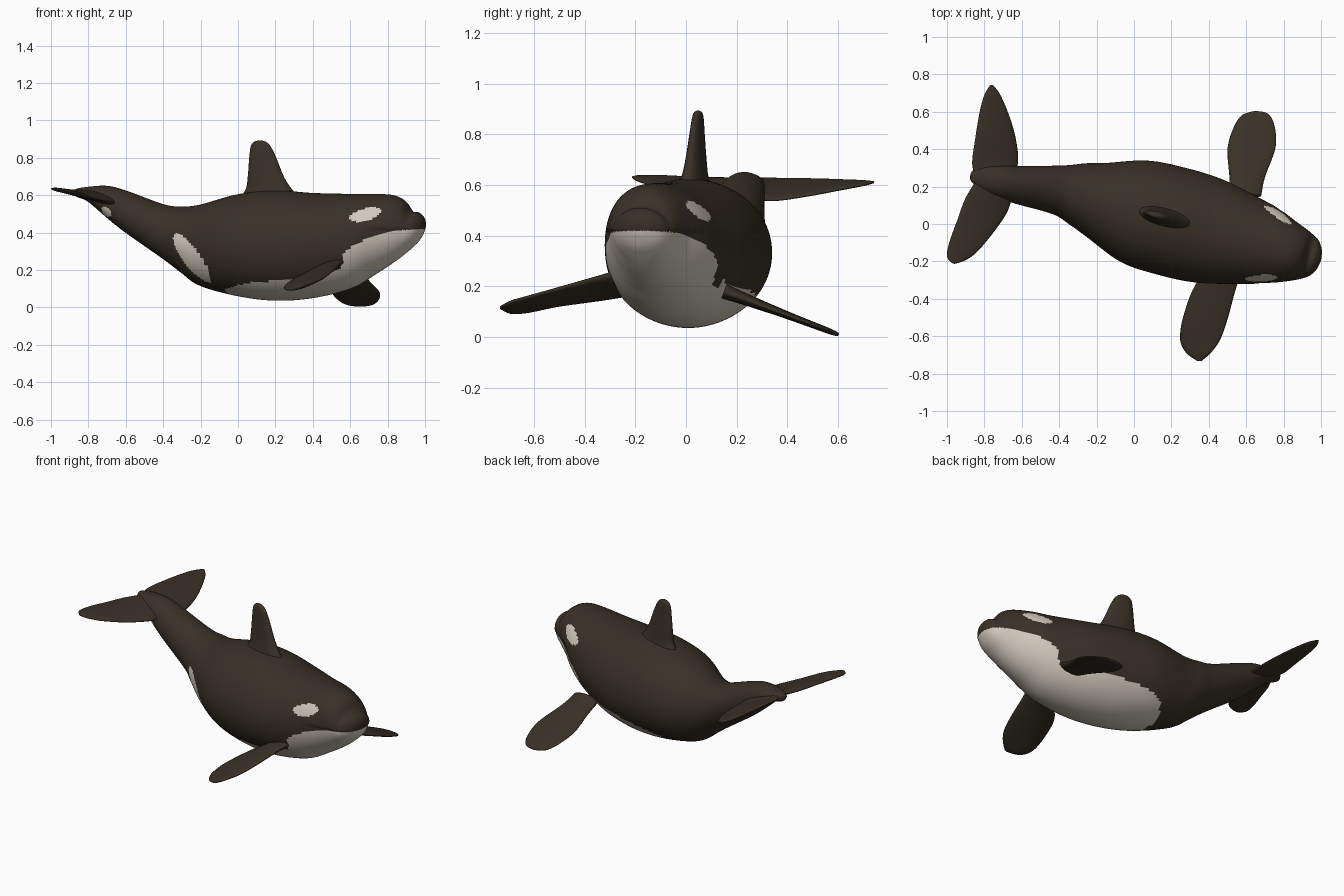
import bpy, bmesh, math
from mathutils import Vector

if "Cube" in bpy.data.objects:
    bpy.data.objects.remove(bpy.data.objects["Cube"])


def material(name, rgb):
    m = bpy.data.materials.new(name)
    m.diffuse_color = (*rgb, 1)
    m.use_nodes = True
    m.node_tree.nodes["Principled BSDF"].inputs["Base Color"].default_value = m.diffuse_color
    return m


DARK = material("dark brown skin", (0.040, 0.030, 0.020))
PALE = material("pale skin", (0.64, 0.58, 0.50))


def smooth_rows(rows, steps):
    """Catmull-Rom interpolation between rows of numbers."""
    out = []
    for i in range(len(rows) - 1):
        p0, p1 = rows[max(i - 1, 0)], rows[i]
        p2, p3 = rows[i + 1], rows[min(i + 2, len(rows) - 1)]
        for k in range(steps):
            t = k / steps
            out.append([0.5 * (2 * b + (c - a) * t + (2 * a - 5 * b + 4 * c - d) * t * t
                               + (3 * b - a - 3 * c + d) * t ** 3)
                        for a, b, c, d in zip(p0, p1, p2, p3)])
    out.append(list(rows[-1]))
    return out


def skin(name, rings, is_pale=None):
    """Join rings of points into a closed smooth surface."""
    bm = bmesh.new()
    vs = [[bm.verts.new(p) for p in r] for r in rings]
    n = len(rings[0])
    for a, b in zip(vs, vs[1:]):
        for i in range(n):
            j = (i + 1) % n
            bm.faces.new((a[i], a[j], b[j], b[i]))
    bm.faces.new(vs[0])
    bm.faces.new(vs[-1])
    bmesh.ops.recalc_face_normals(bm, faces=bm.faces[:])
    for f in bm.faces:
        f.smooth = True
        if is_pale and is_pale(f.calc_center_median()):
            f.material_index = 1
    me = bpy.data.meshes.new(name)
    bm.to_mesh(me)
    bm.free()
    me.materials.append(DARK)
    me.materials.append(PALE)
    ob = bpy.data.objects.new(name, me)
    bpy.context.collection.objects.link(ob)
    return ob


def blade(name, rows):
    """Fin from rows of leading point, trailing point, thickness."""
    span = (Vector(rows[-1][:3]) - Vector(rows[0][:3])
            + Vector(rows[-1][3:6]) - Vector(rows[0][3:6])).normalized()
    rings = []
    for r in smooth_rows(rows, 6):
        lead, trail = Vector(r[:3]), Vector(r[3:6])
        mid, half = (lead + trail) / 2, (lead - trail) / 2
        nrm = half.cross(span).normalized() * max(r[6], 0.004) / 2
        rings.append([mid + half * math.cos(a) + nrm * math.sin(a)
                      for a in (2 * math.pi * i / 24 for i in range(24))])
    return skin(name, rings)


# Body: axis x, axis y, half width, top z, bottom z
BODY = [(-.875, .262, .01, .625, .60), (-.86, .26, .035, .635, .59),
        (-.8, .245, .065, .645, .565), (-.7, .225, .09, .65, .48),
        (-.6, .208, .105, .625, .40), (-.4, .183, .135, .552, .26),
        (-.3, .16, .17, .54, .185), (-.2, .128, .205, .55, .115),
        (0, .068, .28, .605, .06), (.2, .015, .295, .625, .036),
        (.4, -.037, .285, .612, .05), (.6, -.088, .24, .607, .10),
        (.73, -.12, .205, .607, .175), (.83, -.15, .165, .6, .24),
        (.89, -.165, .14, .57, .285), (.93, -.175, .12, .515, .32),
        (.965, -.183, .095, .508, .355), (.99, -.19, .055, .485, .40),
        (1.0, -.192, .01, .455, .44)]
SIN, COS = 0.252, 0.968      # the animal's heading is turned about 15 degrees

# Height below which the skin is pale, along the axis
PALE_LIMIT = [(-.10, 0), (-.03, .10), (.1, .13), (.32, .15), (.5, .17), (.6, .21),
              (.625, .30), (.74, .37), (.88, .412), (1.1, .425)]


def pale_height(a):
    for (a0, z0), (a1, z1) in zip(PALE_LIMIT, PALE_LIMIT[1:]):
        if a0 <= a <= a1:
            return z0 + (z1 - z0) * (a - a0) / (a1 - a0)
    return 0


def in_oval(a, z, ca, cz, angle, length, width):
    c, s = math.cos(angle), math.sin(angle)
    u, v = (a - ca) * c + (z - cz) * s, (z - cz) * c - (a - ca) * s
    return (u / length) ** 2 + (v / width) ** 2 < 1


def body_pale(p):
    w = p.x * SIN + (p.y - .065) * COS          # sideways from the axis
    a = p.x - SIN * w                           # along the axis
    raise_far = .04 if w > 0 and a < .55 else 0
    limit = pale_height(a)
    if limit and p.z < limit + raise_far:
        return True                             # chin and belly
    if abs(w) > .04 and in_oval(a, p.z, .725, .497, .25, .08, .033):
        return True                             # eye patches
    if w < 0:                                   # flank and tail patches
        return (in_oval(a, p.z, -.205, .265, -.93, .16, .052)
                or in_oval(a, p.z, -.68, .51, -.6, .032, .024))
    return False


rings = []
for x, yc, hw, top, bot in smooth_rows(BODY, 10):
    ring = []
    for i in range(112):
        t = 2 * math.pi * i / 112
        w = max(hw, .004) * math.cos(t)
        z = (top + bot) / 2 + (top - bot) / 2 * math.sin(t)
        if x > .7 and z < .42:                  # lower jaw tucks under the lip
            w *= 1 - .05 * min(1, (x - .7) / .1)
        ring.append((x + SIN * w, yc + COS * w, z))
    rings.append(ring)
skin("body", rings, body_pale)

# Dorsal fin: z, leading x, trailing x, thickness
fin = [(.56, .36, -.01, .13), (.63, .29, .04, .09), (.7, .245, .052, .07),
       (.8, .205, .06, .05), (.86, .175, .068, .04), (.885, .15, .085, .03),
       (.893, .125, .11, .01)]
blade("dorsal_fin", [(f, .078 - .26 * f, z, b, .078 - .26 * b, z, t) for z, f, b, t in fin])

# Flippers
blade("near_flipper", [
    (.60, -.22, .27, .42, -.22, .17, .07), (.55, -.33, .24, .325, -.33, .15, .055),
    (.50, -.51, .19, .262, -.50, .125, .04), (.46, -.62, .16, .247, -.62, .10, .035),
    (.41, -.69, .14, .28, -.69, .095, .03), (.36, -.733, .12, .34, -.733, .112, .01)])
flip = [(.68, .15, .51, .15, .06), (.70, .25, .51, .25, .045), (.757, .41, .50, .40, .03),
        (.75, .53, .53, .51, .025), (.715, .59, .575, .58, .02), (.66, .603, .64, .603, .008)]
blade("far_flipper", [(a, b, .238 - .38 * b, c, d, .238 - .38 * d, t)
                      for a, b, c, d, t in flip])

# Tail flukes
blade("far_fluke", [
    (-.66, .22, .57, -.84, .24, .62, .06), (-.62, .33, .54, -.865, .32, .625, .04),
    (-.635, .47, .555, -.85, .45, .625, .03), (-.675, .60, .58, -.825, .60, .62, .025),
    (-.72, .70, .60, -.80, .69, .615, .02), (-.755, .742, .61, -.77, .742, .612, .008)])
blade("near_fluke", [
    (-.65, .15, .555, -.82, .27, .62, .06), (-.68, .06, .565, -.90, .14, .625, .04),
    (-.755, -.05, .58, -.945, .02, .63, .03), (-.845, -.155, .605, -.985, -.09, .635, .025),
    (-.91, -.198, .62, -1.0, -.17, .635, .02), (-.96, -.213, .63, -.975, -.208, .632, .008)])
